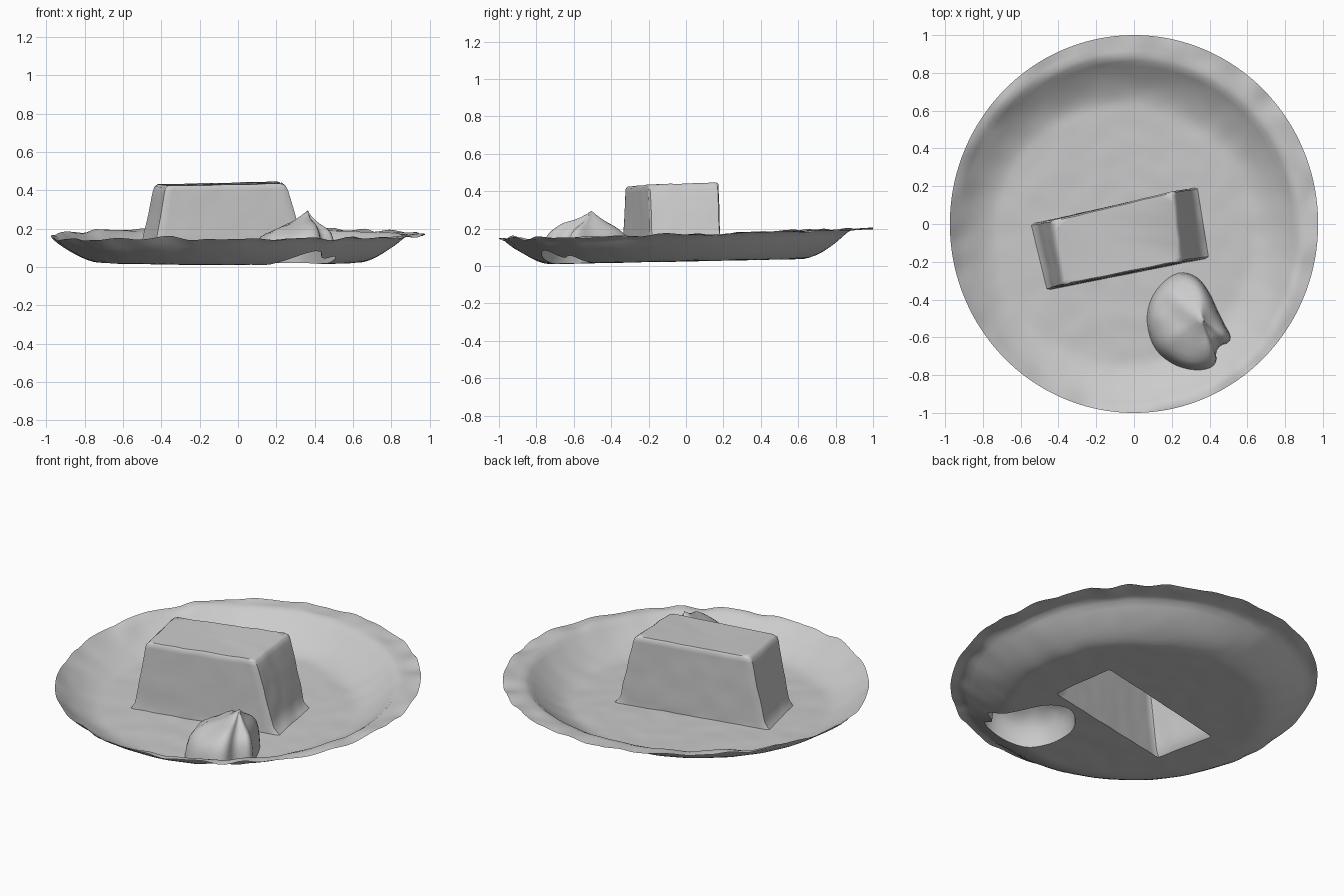
import bpy, bmesh, math
from mathutils import Vector, noise
from mathutils.geometry import delaunay_2d_cdt

if "Cube" in bpy.data.objects:
    bpy.data.objects.remove(bpy.data.objects["Cube"])


def plate_z(x, y):
    """Height of the shallow, slightly tilted plate."""
    d = math.hypot(x + 0.05, y + 0.05)
    s = max(0.0, min(1.0, (d - 0.68) / 0.25))
    z = 0.026 + 0.02 * y + 0.14 * s ** 1.6 + 0.012 * max(0, y) * s
    z += 0.004 * noise.noise((x * 9, y * 9, 0))
    edge = max(0.0, math.hypot(x / 0.975, y) - 0.88) / 0.12
    z += 0.022 * edge * noise.noise((x * 7, y * 7, 3))
    return max(z, 0.002)


def inside(p, poly):
    hit = False
    for a, b in zip(poly, poly[1:] + poly[:1]):
        if (a.y > p.y) != (b.y > p.y) and p.x < a.x + (p.y - a.y) / (b.y - a.y) * (b.x - a.x):
            hit = not hit
    return hit


def resample(pts, per):
    """Straight subdivision of a closed loop."""
    pts = [Vector(p) for p in pts]
    return [a.lerp(b, k / per) for a, b in zip(pts, pts[1:] + pts[:1]) for k in range(per)]


def smooth_loop(pts, times=2):
    """Corner-cutting for rounded outlines."""
    for _ in range(times):
        pts = [a.lerp(b, t) for a, b in zip(pts, pts[1:] + pts[:1]) for t in (0.25, 0.75)]
    return pts


def finish(name, bm, angle):
    bmesh.ops.recalc_face_normals(bm, faces=bm.faces)
    if sum(f.normal.z * f.calc_area() for f in bm.faces) < 0:
        bmesh.ops.reverse_faces(bm, faces=bm.faces)
    me = bpy.data.meshes.new(name)
    bm.to_mesh(me)
    bm.free()
    me.shade_smooth()
    me.set_sharp_from_angle(angle=math.radians(angle))
    ob = bpy.data.objects.new(name, me)
    bpy.context.collection.objects.link(ob)
    return ob


def loft(name, rings, angle, tip=None):
    """Skin closed rings, open below, capped by a face or a tip."""
    bm = bmesh.new()
    loops = [[bm.verts.new(p) for p in r] for r in rings]
    n = len(loops[0])
    for a, b in zip(loops, loops[1:]):
        for i in range(n):
            bm.faces.new((a[i], a[(i + 1) % n], b[(i + 1) % n], b[i]))
    if tip:
        t = bm.verts.new(tip)
        for i in range(n):
            bm.faces.new((loops[-1][i], loops[-1][(i + 1) % n], t))
    else:
        bm.faces.new(loops[-1])
    return finish(name, bm, angle)


# outlines of the block and the dollop
base = smooth_loop(resample([(-0.46, -0.35), (0.395, -0.18), (0.335, 0.195), (-0.545, 0.0)], 12), 1)
top = smooth_loop(resample([(-0.375, -0.325), (0.25, -0.2), (0.215, 0.175), (-0.435, 0.02)], 12), 1)
blob = smooth_loop([Vector(p) for p in (
    (0.22, -0.25), (0.10, -0.36), (0.06, -0.5), (0.10, -0.66), (0.21, -0.75), (0.34, -0.78),
    (0.44, -0.75), (0.43, -0.65), (0.53, -0.62), (0.46, -0.5), (0.40, -0.36), (0.33, -0.27))])

# plate: single skin, with openings where the food sits
pts, edges = [], []


def add_loop(loop):
    s = len(pts)
    pts.extend(loop)
    edges.extend((s + i, s + (i + 1) % len(loop)) for i in range(len(loop)))


def circle(r, n):
    return [Vector((0.975 * r * math.cos(i * math.tau / n), r * math.sin(i * math.tau / n))) for i in range(n)]


add_loop(circle(1.0, 160))
add_loop(base)
add_loop(blob)
for k in range(1, 36):
    r = k / 36
    pts.extend(p for p in circle(r, max(8, int(160 * r)))
               if not inside(p, base) and not inside(p, blob)
               and min((p - q).length for q in base + blob) > 0.008)
verts, _, faces, *_ = delaunay_2d_cdt(pts, edges, [], 0, 1e-5)
bm = bmesh.new()
bv = [bm.verts.new((v.x, v.y, plate_z(v.x, v.y))) for v in verts]
for f in faces:
    c = sum((verts[i] for i in f), Vector((0, 0))) / len(f)
    if not inside(c, base) and not inside(c, blob):
        bm.faces.new([bv[i] for i in f])
bmesh.ops.delete(bm, geom=[v for v in bm.verts if not v.link_faces], context='VERTS')
finish("plate", bm, 60)

# tapered block: hollow shell with flared foot and softened top edge
rings = []
steps = [(0, 0), (0.10, 0.03), (0.25, 0.09)] + [(0.25 + 0.67 * k / 8, 0.09 + 0.83 * k / 8) for k in range(1, 9)]
steps += [(1.0, 0.975), (1.04, 1.0)]
mid = sum(top, Vector((0, 0))) / len(top)
for t, h in steps:
    ring = []
    for a, b in zip(base, top):
        p = a.lerp(b, min(t, 1))
        if t > 1:
            p = p.lerp(mid, 0.04)
        zt = 0.438 + 0.015 * p.x + 0.03 * p.y
        z0 = plate_z(a.x, a.y)
        w = 0.004 * noise.noise((p.x * 10, p.y * 10, h * 4)) * (0 < h)
        ring.append((p.x + w, p.y + w, z0 + (zt - z0) * h + w))
    rings.append(ring)
loft("cake_block", rings, 50)

# dollop: hollow shell drawn up to an off-centre peak
peak = Vector((0.36, -0.505))
rings = []
for t, h in [(0, 0), (0.03, 0.2), (0.08, 0.36), (0.16, 0.49), (0.27, 0.58), (0.40, 0.66),
             (0.53, 0.72), (0.66, 0.78), (0.78, 0.85), (0.90, 0.93)]:
    ring = []
    for a in blob:
        p = a.lerp(peak, t)
        z0 = plate_z(a.x, a.y)
        w = 0.02 * noise.noise((p.x * 9, p.y * 9, 5)) * min(1, t * 5)
        ring.append((p.x, p.y, z0 + (0.292 - z0) * h + w))
    rings.append(ring)
loft("cream_dollop", rings, 60, (peak.x + 0.005, peak.y, 0.295))
